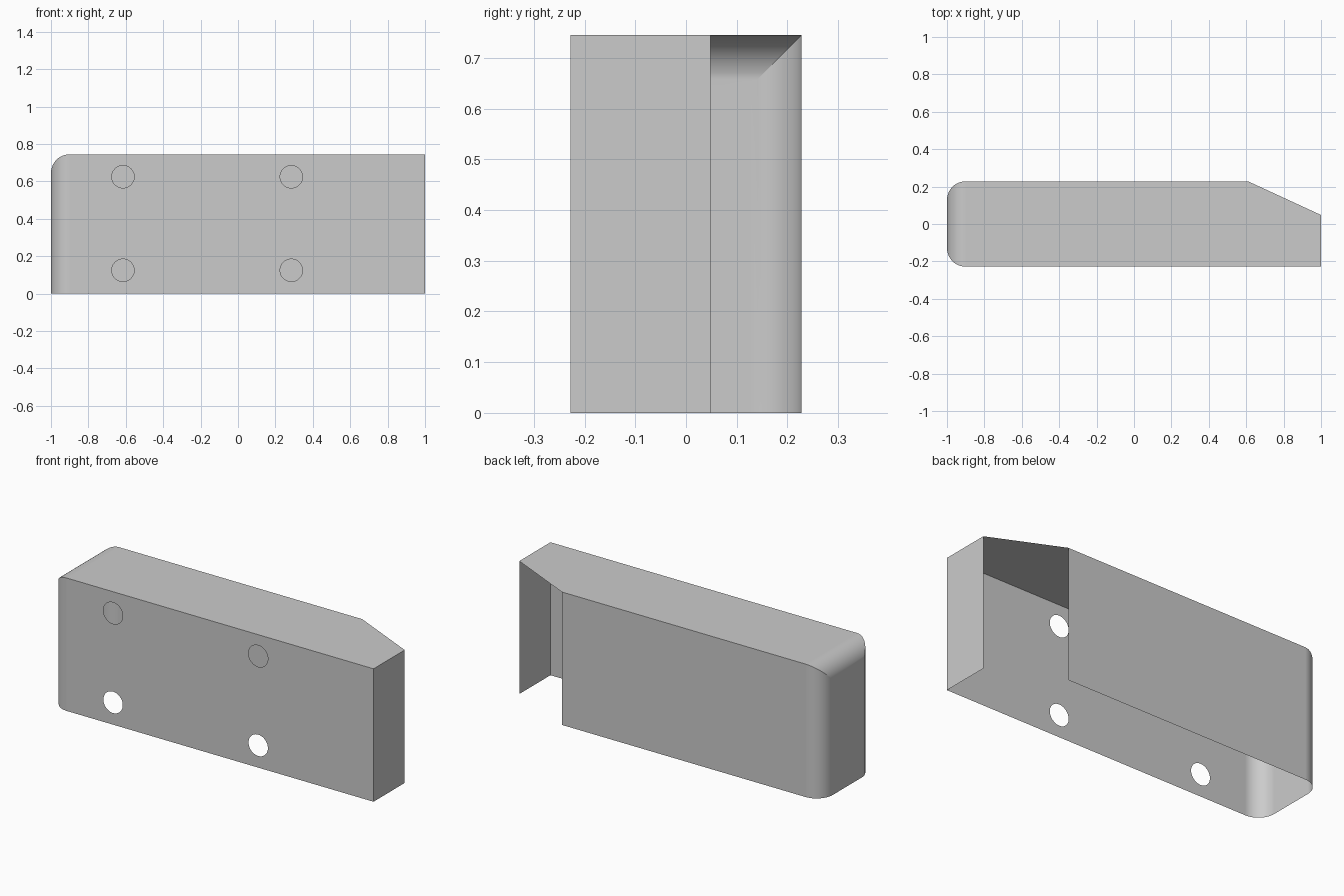
import bpy, bmesh
from math import pi, cos, sin, radians
from mathutils import Matrix, Vector

if "Cube" in bpy.data.objects:
    bpy.data.objects.remove(bpy.data.objects["Cube"])

HALF_DEPTH, HEIGHT, FILLET, HOLE = 0.228, 0.745, 0.1, 0.06

grey = bpy.data.materials.new("light grey")
grey.use_nodes = True
grey.diffuse_color = (0.6, 0.6, 0.6, 1)
grey.node_tree.nodes["Principled BSDF"].inputs["Base Color"].default_value = (0.6, 0.6, 0.6, 1)


def arc(cx, cy, start, steps=12):
    """Quarter arc, counter-clockwise from the start angle."""
    angles = [start + i * pi / 2 / steps for i in range(steps + 1)]
    return [(cx + FILLET * cos(a), cy + FILLET * sin(a)) for a in angles]


def prism(name, points, vector):
    """Extrude a closed outline of 3D points along a vector."""
    bm = bmesh.new()
    base = bm.faces.new([bm.verts.new(p) for p in points])
    grown = bmesh.ops.extrude_face_region(bm, geom=[base], use_keep_orig=True)
    moved = [v for v in grown["geom"] if isinstance(v, bmesh.types.BMVert)]
    bmesh.ops.translate(bm, verts=moved, vec=Vector(vector))
    bmesh.ops.recalc_face_normals(bm, faces=bm.faces)
    return add_object(name, bm)


def add_object(name, bm):
    mesh = bpy.data.meshes.new(name)
    bm.to_mesh(mesh)
    bm.free()
    mesh.materials.append(grey)
    obj = bpy.data.objects.new(name, mesh)
    bpy.context.collection.objects.link(obj)
    return obj


def cut(target, cutter, operation):
    """Apply a boolean and remove the cutter."""
    cutter.hide_render = True
    mod = target.modifiers.new("cut", "BOOLEAN")
    mod.operation, mod.object, mod.solver = operation, cutter, "EXACT"
    bpy.context.view_layer.objects.active = target
    bpy.ops.object.modifier_apply(modifier=mod.name)
    bpy.data.objects.remove(cutter)


# Plan outline: two rounded corners on one end, a slanted corner on the other
inner = HALF_DEPTH - FILLET
plan = arc(FILLET - 1, inner, pi / 2) + arc(FILLET - 1, -inner, pi)
plan += [(1, -HALF_DEPTH), (1, 0.048), (0.61, HALF_DEPTH)]
cover = prism("cover_shell", [(x, y, 0) for x, y in plan], (0, 0, 1))

# Side profile rounds the top edge of the same end
side = arc(FILLET - 1, HEIGHT - FILLET, pi / 2) + [(-1, -0.5), (1.5, -0.5), (1.5, HEIGHT)]
cut(cover, prism("side_cutter", [(x, -0.5, z) for x, z in side], (0, 1, 0)), "INTERSECT")

# Four round screw holes, cut as pockets whose floors lie at y = 0
bm = bmesh.new()
for x in (-0.615, 0.285):
    for z in (0.125, 0.625):
        bmesh.ops.create_cone(bm, cap_ends=True, segments=40, radius1=HOLE, radius2=HOLE, depth=0.5,
                              matrix=Matrix.Translation((x, -0.25, z)) @ Matrix.Rotation(pi / 2, 4, "X"))
cut(cover, add_object("hole_cutter", bm), "DIFFERENCE")

# Thin open shell: drop the bottom, the slanted side and the pocket walls
bm = bmesh.new()
bm.from_mesh(cover.data)
bm.normal_update()
is_open = lambda f: (f.normal.z < -0.9 and f.calc_center_median().z < 0.01
                     or min(f.normal.x, f.normal.y) > 0.1
                     or any(abs(v.co.y) < 1e-4 for v in f.verts))
bmesh.ops.delete(bm, geom=[f for f in bm.faces if is_open(f)], context="FACES")
bm.to_mesh(cover.data)
bm.free()

# Smooth fillets with crisp edges
cover.select_set(True)
bpy.context.view_layer.objects.active = cover
bpy.ops.object.shade_smooth_by_angle(angle=radians(12))
weighted = cover.modifiers.new("weighted normals", "WEIGHTED_NORMAL")
weighted.keep_sharp = True
